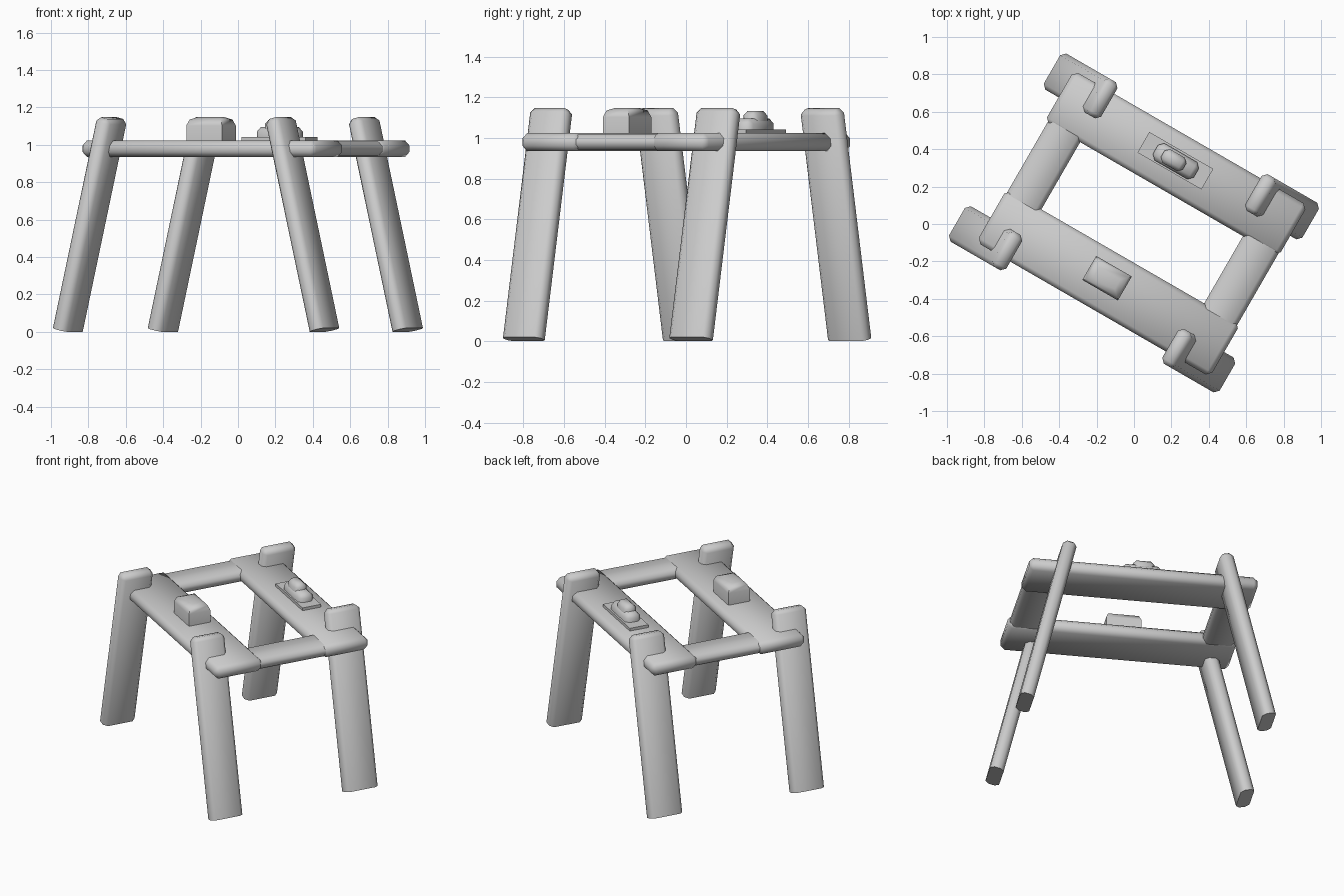
import bpy, bmesh, math
from mathutils import Matrix, Vector

if "Cube" in bpy.data.objects:
    bpy.data.objects.remove(bpy.data.objects["Cube"])

SPIN = Matrix.Rotation(math.radians(-30), 4, 'Z')   # whole frame is turned in plan
grey = bpy.data.materials.new("plain grey")
grey.diffuse_color = (0.6, 0.6, 0.6, 1)
grey.use_nodes = True
grey.node_tree.nodes["Principled BSDF"].inputs["Base Color"].default_value = grey.diffuse_color


def block(name, u, v, z, bevel, keep=None, segments=1, place=Matrix()):
    """Box over ranges u, v, z; bevels edges accepted by keep(edge midpoint)."""
    bm = bmesh.new()
    bmesh.ops.create_cube(bm, size=1)
    for p in bm.verts:
        p.co = Vector([(r[0] + r[1]) / 2 + c * (r[1] - r[0]) for c, r in zip(p.co, (u, v, z))])
    edges = [e for e in bm.edges
             if keep is None or keep((e.verts[0].co + e.verts[1].co) / 2)]
    if bevel:
        bmesh.ops.bevel(bm, geom=edges, offset=bevel, segments=segments,
                        profile=0.5, affect='EDGES', clamp_overlap=True)
    bm.transform(SPIN @ place)
    bmesh.ops.recalc_face_normals(bm, faces=bm.faces)
    me = bpy.data.meshes.new(name)
    bm.to_mesh(me)
    bm.free()
    me.materials.append(grey)
    ob = bpy.data.objects.new(name, me)
    bpy.context.collection.objects.link(ob)
    bpy.ops.object.select_all(action='DESELECT')
    ob.select_set(True)
    bpy.context.view_layer.objects.active = ob
    bpy.ops.object.shade_smooth_by_angle(angle=math.radians(50))
    return ob


# Splayed legs: outer foot position, inner top position, width range
TILT = math.radians(13.6)
for name, foot, v in (("front_right_leg", 0.842, (-0.567, -0.352)),
                      ("front_left_leg", -0.826, (-0.572, -0.354)),
                      ("back_right_leg", 0.816, (0.363, 0.588)),
                      ("back_left_leg", -0.793, (0.385, 0.608))):
    s = math.copysign(1, foot)
    thick = 0.088
    # inner bottom edge of the leg rests on the ground
    pivot = foot - s * thick * math.cos(TILT)
    place = Matrix.Translation((pivot, 0, 0)) @ Matrix.Rotation(-s * TILT, 4, 'Y')
    block(name, sorted((0, s * thick)), v, (0, 1.165), 0.024,
          keep=lambda m: m.z > 0.1, place=place)

# Two long planks
block("front_plank", (-0.682, 0.76), (-0.505, -0.18), (0.935, 1.023), 0.026)
block("back_plank", (-0.688, 0.755), (0.235, 0.55), (0.935, 1.023), 0.026)

# Short rails between the planks
for name, u in (("left_rail", (-0.672, -0.468)), ("right_rail", (0.537, 0.748))):
    block(name, u, (-0.2, 0.255), (0.94, 1.018), 0.026,
          keep=lambda m: abs(m.y - 0.0275) < 0.01)

# Rounded knob on the front plank
block("knob", (-0.09, 0.13), (-0.397, -0.249), (1.0, 1.148), 0.045,
      keep=lambda m: m.z > 1.1, segments=2)

# Stepped ornament on the back plank
block("ornament_base", (-0.175, 0.22), (0.34, 0.467), (1.0, 1.042), 0)
block("ornament_step", (-0.1, 0.152), (0.35, 0.455), (1.03, 1.095), 0.025,
      keep=lambda m: m.z > 1.05)
block("ornament_top", (-0.055, 0.08), (0.36, 0.443), (1.05, 1.132), 0.022,
      keep=lambda m: m.z > 1.06)
